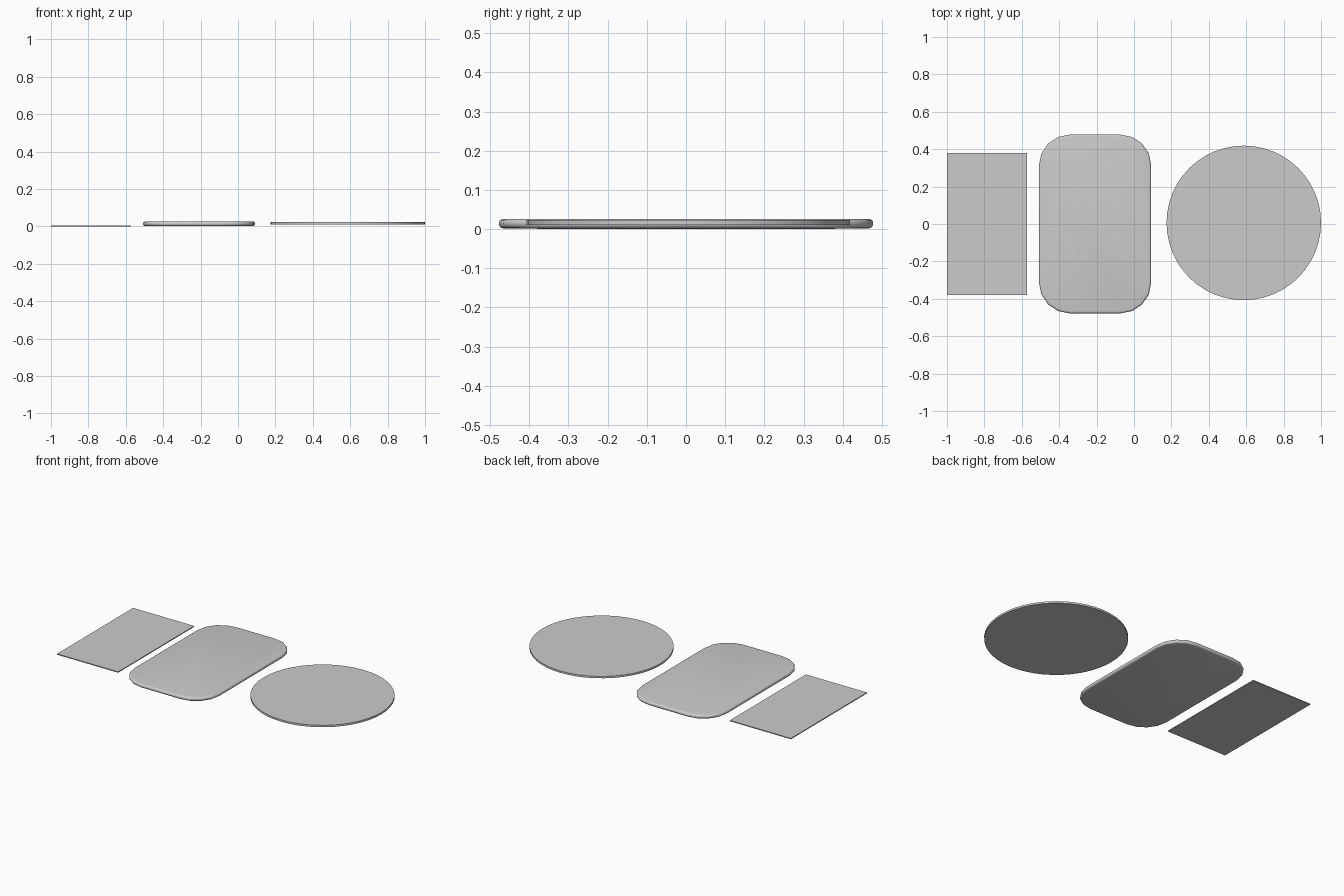
import bpy, bmesh, math

if "Cube" in bpy.data.objects:
    bpy.data.objects.remove(bpy.data.objects["Cube"])

def prism(name, outline, z0, z1, rim=0.0, segments=4):
    """Extrude a flat outline between two heights, optionally rounding its rim."""
    bm = bmesh.new()
    face = bm.faces.new([bm.verts.new((x, y, z0)) for x, y in outline])
    grown = bmesh.ops.extrude_face_region(bm, geom=[face])["geom"]
    for v in grown:
        if isinstance(v, bmesh.types.BMVert):
            v.co.z = z1
    bmesh.ops.recalc_face_normals(bm, faces=bm.faces[:])
    if rim:
        edges = [e for e in bm.edges if abs(e.verts[0].co.z - e.verts[1].co.z) < 1e-6]
        bmesh.ops.bevel(bm, geom=edges, offset=rim, segments=segments,
                        profile=0.5, affect='EDGES')
    mesh = bpy.data.meshes.new(name)
    bm.to_mesh(mesh)
    bm.free()
    obj = bpy.data.objects.new(name, mesh)
    bpy.context.collection.objects.link(obj)
    bpy.context.view_layer.objects.active = obj
    obj.select_set(True)
    bpy.ops.object.shade_smooth_by_angle(angle=math.radians(35))
    obj.select_set(False)
    return obj

def rounded_rect(cx, cy, hx, hy, r, steps):
    pts = []
    for i, (sx, sy) in enumerate([(1, 1), (-1, 1), (-1, -1), (1, -1)]):
        for k in range(steps + 1):
            a = math.pi / 2 * (i + k / steps)
            pts.append((cx + sx * (hx - r) + r * math.cos(a),
                        cy + sy * (hy - r) + r * math.sin(a)))
    return pts

def circle(cx, cy, r, n):
    return [(cx + r * math.cos(2 * math.pi * k / n),
             cy + r * math.sin(2 * math.pi * k / n)) for k in range(n)]

# Thin rectangular sheet on the left
prism("rectangular_sheet",
      [(-1.0, -0.38), (-0.573, -0.38), (-0.573, 0.38), (-1.0, 0.38)], 0.0, 0.006)

# Thick slab with rounded corners and a half-round rim
prism("rounded_slab", rounded_rect(-0.208, 0, 0.3, 0.478, 0.165, 4), 0.002, 0.026, rim=0.0115)

# Round disc on the right
prism("round_disc", circle(0.587, 0.006, 0.413, 48), 0.011, 0.023)
